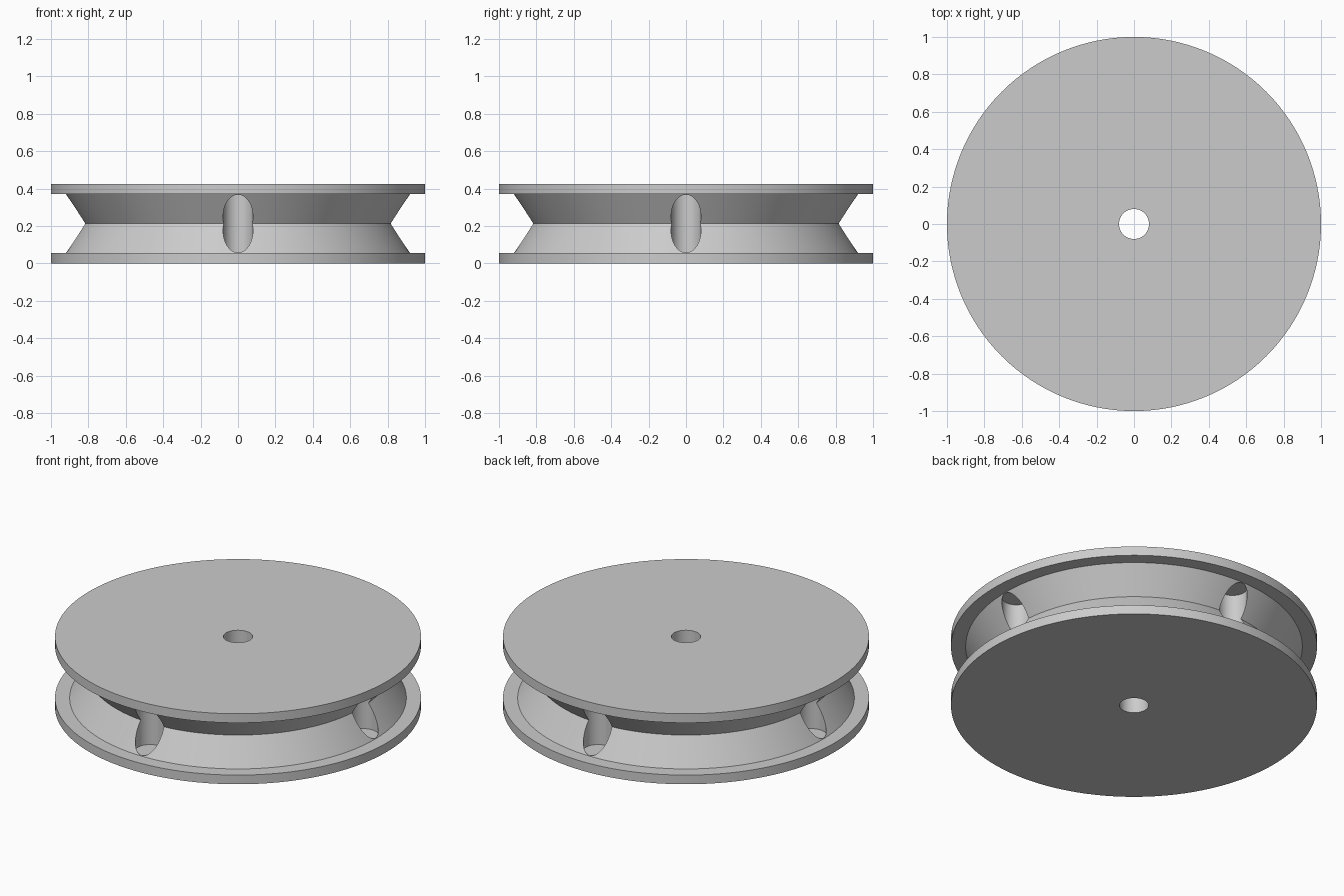
import bpy, bmesh
from math import cos, sin, pi, radians

if "Cube" in bpy.data.objects:
    bpy.data.objects.remove(bpy.data.objects["Cube"], do_unlink=True)

HEIGHT, FLANGE = 0.425, 0.055
GROOVE_TOP = HEIGHT - FLANGE
POCKET_R = 0.08
SEGMENTS = 128

grey = bpy.data.materials.new("plain grey")
grey.use_nodes = True
colour = (0.6, 0.6, 0.6, 1)
grey.diffuse_color = colour
grey.node_tree.nodes["Principled BSDF"].inputs["Base Color"].default_value = colour


def lathe(name, profile):
    """Spin a closed (radius, z) profile around the z axis."""
    bm = bmesh.new()
    rings = []
    for i in range(SEGMENTS):
        a = 2 * pi * i / SEGMENTS
        rings.append([bm.verts.new((r * cos(a), r * sin(a), z)) for r, z in profile])
    n = len(profile)
    for i in range(SEGMENTS):
        a, b = rings[i], rings[(i + 1) % SEGMENTS]
        for j in range(n):
            k = (j + 1) % n
            bm.faces.new((a[j], b[j], b[k], a[k]))
    bmesh.ops.recalc_face_normals(bm, faces=bm.faces)
    mesh = bpy.data.meshes.new(name)
    bm.to_mesh(mesh)
    bm.free()
    mesh.materials.append(grey)
    obj = bpy.data.objects.new(name, mesh)
    bpy.context.collection.objects.link(obj)
    return obj


# Wheel body: two flanges, V groove and axle bore
wheel = lathe("grooved_wheel", [
    (0.08, 0), (1, 0), (1, FLANGE), (0.92, FLANGE), (0.82, HEIGHT / 2),
    (0.92, GROOVE_TOP), (1, GROOVE_TOP), (1, HEIGHT), (0.08, HEIGHT)])

# Four upright round pockets cut into the groove
for i in range(4):
    a = i * pi / 2
    bpy.ops.mesh.primitive_cylinder_add(
        vertices=48, radius=POCKET_R, depth=GROOVE_TOP - FLANGE - 0.002,
        location=(0.838 * cos(a), 0.838 * sin(a), HEIGHT / 2))
    cutter = bpy.context.object
    cutter.name = f"pocket_cutter_{i + 1}"
    cutter.data.materials.append(grey)
    cut = wheel.modifiers.new(f"pocket_{i + 1}", "BOOLEAN")
    cut.operation, cut.solver, cut.object = "DIFFERENCE", "EXACT", cutter
    bpy.context.view_layer.objects.active = wheel
    wheel.select_set(True)
    bpy.ops.object.modifier_apply(modifier=cut.name)
    bpy.data.objects.remove(cutter, do_unlink=True)

# Smooth round walls with crisp rims
bpy.ops.object.select_all(action="DESELECT")
wheel.select_set(True)
bpy.context.view_layer.objects.active = wheel
bpy.ops.object.shade_smooth_by_angle(angle=radians(30))
